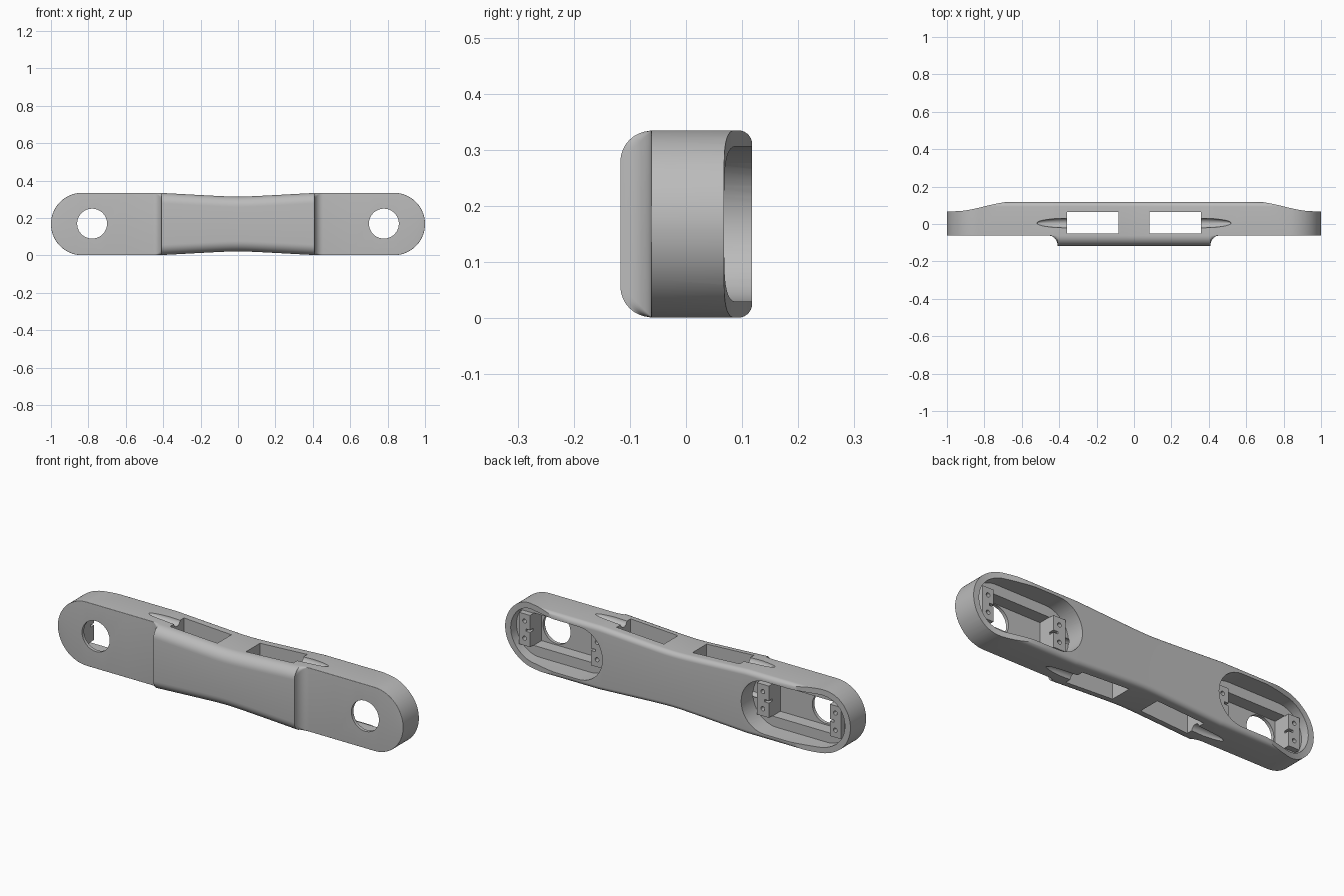
import bpy, bmesh, math
from mathutils import Matrix, Vector

if "Cube" in bpy.data.objects:
    bpy.data.objects.remove(bpy.data.objects["Cube"])

grey = bpy.data.materials.new("plain grey")
grey.use_nodes = True
grey.diffuse_color = (0.5, 0.5, 0.5, 1)
grey.node_tree.nodes["Principled BSDF"].inputs["Base Color"].default_value = (0.5, 0.5, 0.5, 1)

MID, R, END = 0.168, 0.167, 0.833   # mid height, end radius, end arc centre
BACK, FRONT, BLOCK = 0.118, -0.062, -0.117


def finish(name, bm):
    bmesh.ops.recalc_face_normals(bm, faces=bm.faces)
    mesh = bpy.data.meshes.new(name)
    bm.to_mesh(mesh)
    bm.free()
    ob = bpy.data.objects.new(name, mesh)
    bpy.context.collection.objects.link(ob)
    mesh.materials.append(grey)
    return ob


def box(name, x, y, z):
    bm = bmesh.new()
    size = [b - a for a, b in (x, y, z)]
    mid = Vector([(a + b) / 2 for a, b in (x, y, z)])
    bmesh.ops.create_cube(bm, size=1, matrix=Matrix.Translation(mid) @ Matrix.Diagonal((*size, 1)))
    return finish(name, bm)


def cylinder(name, centre, radius, length, axis, sides=48):
    bm = bmesh.new()
    turn = Matrix.Rotation(math.pi / 2, 4, "X" if axis == "Y" else "Y")
    bmesh.ops.create_cone(bm, cap_ends=True, segments=sides, radius1=radius, radius2=radius,
                          depth=length, matrix=Matrix.Translation(centre) @ turn)
    return finish(name, bm)


def prism(name, points, offset):
    bm = bmesh.new()
    face = bm.faces.new([bm.verts.new(p) for p in points])
    top = bmesh.ops.extrude_face_region(bm, geom=[face])["geom"]
    bmesh.ops.translate(bm, vec=offset, verts=[v for v in top if isinstance(v, bmesh.types.BMVert)])
    return finish(name, bm)


def cut(ob, cutter):
    mod = ob.modifiers.new("cut", "BOOLEAN")
    mod.operation, mod.solver, mod.object = "DIFFERENCE", "EXACT", cutter
    bpy.context.view_layer.objects.active = ob
    bpy.ops.object.modifier_apply(modifier=mod.name)
    bpy.data.objects.remove(cutter)


def smooth(ob):
    bpy.ops.object.select_all(action="DESELECT")
    ob.select_set(True)
    bpy.context.view_layer.objects.active = ob
    bpy.ops.object.shade_smooth_by_angle(angle=math.radians(30))


def section(x):
    """Rounded cross-section of the arm at x."""
    a = abs(x)
    if a > END:
        h = math.sqrt(max(R * R - (a - END) ** 2, 0.00002))
    else:
        h = min(R, 0.143 + 0.024 * math.sqrt((a / 0.43) ** 2 + 0.02))
    # raised middle block fades into the flat end with a concave fillet
    t = min(max((0.455 - a) / 0.047, 0), 1)
    rise = 1 - math.sqrt(1 - t * t)
    front = FRONT + (BLOCK - FRONT) * rise
    rf = min(0.002 + 0.053 * rise, h * 0.6)
    rb = min(0.025, h * 0.6)
    ring = []
    corners = [(BACK - rb, h - rb, rb, 0), (front + rf, h - rf, rf, 1),
               (front + rf, rf - h, rf, 2), (BACK - rb, rb - h, rb, 3)]
    for y, z, r, quarter in corners:
        for i in range(9):
            ang = math.pi / 2 * (quarter + i / 8)
            ring.append((x, y + r * math.cos(ang), MID + z + r * math.sin(ang)))
    return ring


# Arm: lofted cross-sections from end to end
half = [0.43 * i / 12 for i in range(12)]
half = [x for x in half if x < 0.4] + [0.408 + 0.047 * (i / 8) ** 2 for i in range(9)] + [0.6, 0.72]
half += [END + R * math.sin(math.pi / 2 * i / 20) for i in range(21)]
stations = [-x for x in reversed(half[1:])] + half
bm = bmesh.new()
rings = [[bm.verts.new(p) for p in section(x)] for x in stations]
for a, b in zip(rings, rings[1:]):
    for i in range(len(a)):
        j = (i + 1) % len(a)
        bm.faces.new((a[i], a[j], b[j], b[i]))
bm.faces.new(rings[0])
bm.faces.new(rings[-1])
arm = finish("arm_body", bm)

for s in (-1, 1):
    # Sloped back at the end
    slope = []
    for i in range(17):
        t = i / 16
        slope.append((s * (0.64 + 0.32 * t), 0.120 - 0.052 * (3 * t * t - 2 * t ** 3), -0.1))
    slope += [(s * 1.1, 0.068, -0.1), (s * 1.1, 0.3, -0.1), (s * 0.64, 0.3, -0.1)]
    cut(arm, prism("slope_cutter", slope, (0, 0, 0.6)))

    # Round-ended pocket, open to the back
    outline = []
    for cx, start in ((0.83, -90), (0.54, 90)):
        for i in range(25):
            ang = math.radians(start + 7.5 * i)
            outline.append((s * (cx + 0.138 * math.cos(ang)), 0.02, MID + 0.138 * math.sin(ang)))
    cut(arm, prism("pocket_cutter", outline, (0, 0.3, 0)))

    # Deeper motor bay and shaft hole
    bay = sorted((s * 0.515, s * 0.868))
    cut(arm, box("bay_cutter", bay, (-0.045, 0.1), (0.083, 0.253)))
    cut(arm, cylinder("shaft_cutter", (s * 0.78, -0.05, 0.17), 0.08, 0.1, "Y"))

    # Window through the waist, and cable hole to the pocket
    cut(arm, box("window_cutter", sorted((s * 0.083, s * 0.357)), (-0.052, 0.064), (-0.1, 0.5)))
    cut(arm, cylinder("cable_cutter", (s * 0.39, 0.005, MID), 0.02, 0.1, "X", 16))

    # Tapered grooves beside the window, above and below
    for z in (MID - R, MID + R):
        bm = bmesh.new()
        bmesh.ops.create_uvsphere(bm, u_segments=32, v_segments=16, radius=1, matrix=(
            Matrix.Translation((s * 0.35, 0.005, z)) @ Matrix.Diagonal((0.17, 0.026, 0.026, 1))))
        cut(arm, finish("groove_cutter", bm))

# Cable hole through the centre divider
cut(arm, cylinder("divider_cutter", (0, 0.005, MID), 0.02, 0.2, "X", 16))
smooth(arm)

# Motor mounting tabs with screw holes and a small key slot
for s, side in ((-1, "right"), (1, "left")):
    for place, x0, x1 in (("inner", 0.445, 0.515), ("outer", 0.868, 0.932)):
        xs = sorted((s * x0, s * x1))
        tab = box(f"{side}_{place}_mount_tab", xs, (0.015, 0.05), (0.085, 0.251))
        mid = sum(xs) / 2
        for dz in (-0.045, 0.045):
            cut(tab, cylinder("screw_cutter", (mid, 0.04, MID + dz), 0.011, 0.06, "Y", 20))
        edge = s * (x1 if place == "inner" else x0)
        cut(tab, box("key_cutter", (edge - 0.025, edge + 0.025), (0, 0.1), (MID - 0.006, MID + 0.006)))
        smooth(tab)
